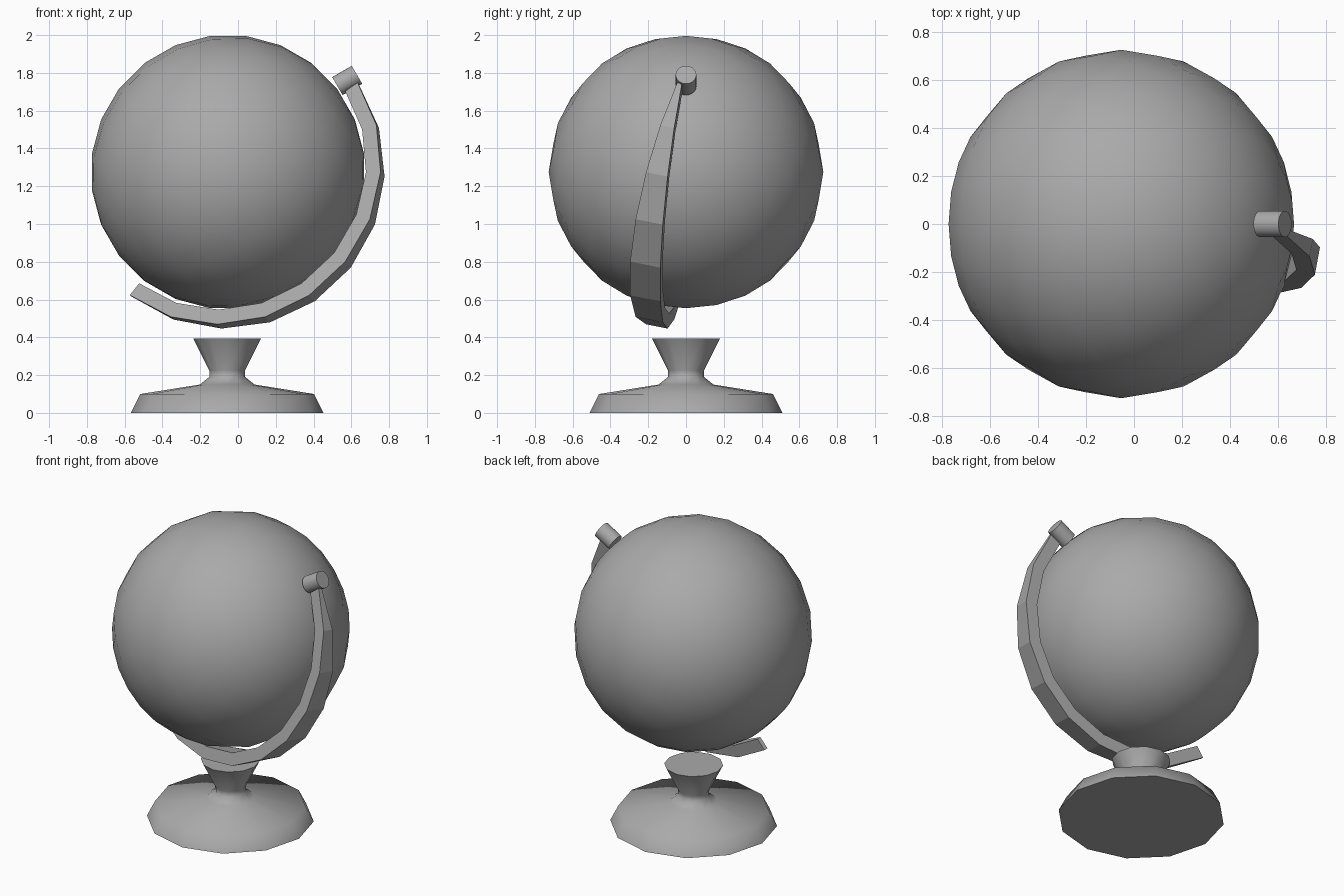
import bpy, bmesh
from math import sin, cos, pi, radians
from mathutils import Vector, Matrix

if "Cube" in bpy.data.objects:
    bpy.data.objects.remove(bpy.data.objects["Cube"])

GREY = (0.4, 0.4, 0.4, 1)
mat = bpy.data.materials.new("plain grey")
mat.use_nodes = True
mat.diffuse_color = GREY
mat.node_tree.nodes["Principled BSDF"].inputs["Base Color"].default_value = GREY

CENTRE = Vector((-0.053, 0, 1.275))


def finish(name, bm, smooth_angle=None):
    """Turn a bmesh into a named object, optionally smooth shaded."""
    bmesh.ops.recalc_face_normals(bm, faces=bm.faces)
    mesh = bpy.data.meshes.new(name)
    bm.to_mesh(mesh)
    bm.free()
    mesh.materials.append(mat)
    obj = bpy.data.objects.new(name, mesh)
    bpy.context.collection.objects.link(obj)
    if smooth_angle:
        bpy.ops.object.select_all(action='DESELECT')
        obj.select_set(True)
        bpy.context.view_layer.objects.active = obj
        bpy.ops.object.shade_smooth_by_angle(angle=radians(smooth_angle))
    return obj


def skin(bm, rings):
    """Bridge closed rings of points and cap both ends."""
    loops = [[bm.verts.new(p) for p in ring] for ring in rings]
    n = len(loops[0])
    for a, b in zip(loops, loops[1:]):
        for i in range(n):
            j = (i + 1) % n
            bm.faces.new((a[i], a[j], b[j], b[i]))
    bm.faces.new(loops[0])
    bm.faces.new(loops[-1])


# Ball, with its poles along the tilted axis
bm = bmesh.new()
bmesh.ops.create_uvsphere(bm, u_segments=24, v_segments=12, radius=0.727,
                          matrix=Matrix.Translation(CENTRE) @ Matrix.Rotation(radians(52.5), 4, 'Y'))
finish("globe_ball", bm, 60)

# Twelve-sided turned foot with a flared neck
profile = [(0.51, 0), (0.46, 0.1), (0.145, 0.15), (0.095, 0.19), (0.095, 0.225), (0.18, 0.395)]
bm = bmesh.new()
skin(bm, [[(CENTRE.x - 0.004 + r * cos(k * pi / 6), r * sin(k * pi / 6), z) for k in range(12)]
          for r, z in profile])
finish("base", bm, 60)

# Crescent arm: wide in the middle, narrowing where its two edges meet at the axis
NODE = radians(43)
along = Vector((cos(NODE), 0, sin(NODE)))
across = Vector((sin(NODE), 0, -cos(NODE)))


def arm_point(phi, radius, tilt):
    bulge = across * cos(tilt) - Vector((0, sin(tilt), 0))
    return CENTRE + radius * (along * cos(phi) + bulge * sin(phi))


front, back = radians(21), radians(9.5)
inner, outer = 0.755, 0.835
corners = [(inner, front), (outer, front), (outer, back), (inner, back)]
STEPS = 9
bm = bmesh.new()
skin(bm, [[arm_point(radians(9 + 162 * i / STEPS), r, t) for r, t in corners]
          for i in range(STEPS + 1)])
finish("arm", bm)

# Pivot pin at the top of the arm
bm = bmesh.new()
bmesh.ops.create_cone(bm, cap_ends=True, segments=24, radius1=0.055, radius2=0.055, depth=0.12,
                      matrix=Matrix.Translation((0.578, 0, 1.76)) @ Matrix.Rotation(radians(60), 4, 'Y'))
finish("pivot_pin", bm, 40)
